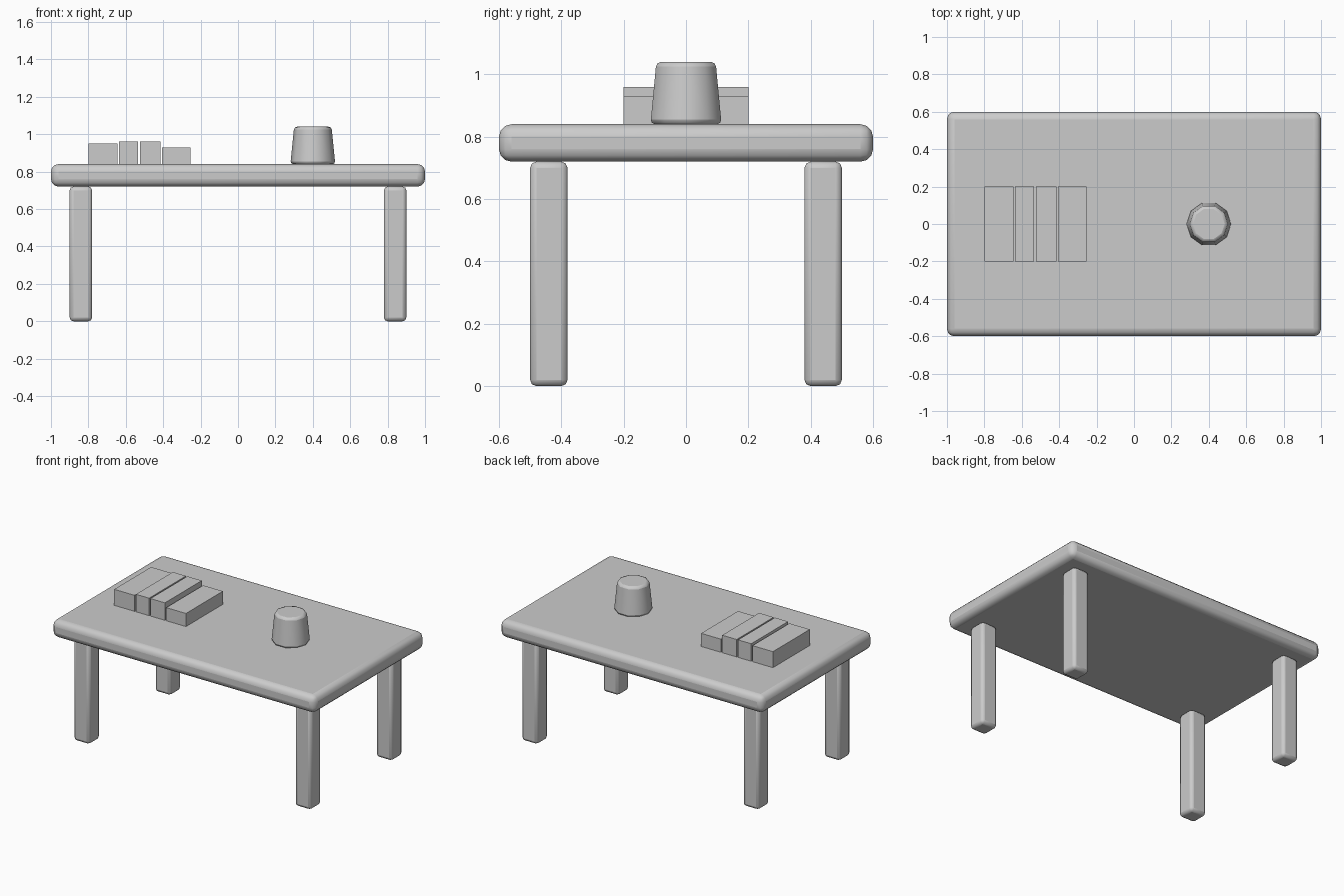
import bpy, bmesh, math
from mathutils import Matrix

default = bpy.data.objects.get("Cube")
if default:
    bpy.data.objects.remove(default, do_unlink=True)

grey = bpy.data.materials.new("plain grey")
grey.use_nodes = True
grey.diffuse_color = (0.6, 0.6, 0.6, 1)
grey.node_tree.nodes["Principled BSDF"].inputs["Base Color"].default_value = (0.6, 0.6, 0.6, 1)


def finish(name, bm, bevel=0.0, segments=2):
    """Turn a bmesh into a grey object, with rounded smooth edges if asked."""
    mesh = bpy.data.meshes.new(name)
    bm.to_mesh(mesh)
    bm.free()
    mesh.materials.append(grey)
    obj = bpy.data.objects.new(name, mesh)
    bpy.context.collection.objects.link(obj)
    if bevel:
        mod = obj.modifiers.new("rounded edges", "BEVEL")
        mod.width = bevel
        mod.segments = segments
        mod.limit_method = "ANGLE"
        mod.angle_limit = math.radians(50)
        bpy.ops.object.select_all(action="DESELECT")
        obj.select_set(True)
        bpy.context.view_layer.objects.active = obj
        bpy.ops.object.shade_smooth_by_angle(angle=math.radians(50))
    return obj


def box(name, x, y, z, bevel=0.0, segments=2):
    """Box from (low, high) ranges on each axis."""
    bm = bmesh.new()
    spans = (x, y, z)
    centre = Matrix.Translation([(a + b) / 2 for a, b in spans])
    size = Matrix.Diagonal([b - a for a, b in spans] + [1])
    bmesh.ops.create_cube(bm, size=1, matrix=centre @ size)
    return finish(name, bm, bevel, segments)


# Table top
TOP = 0.84
box("table_top", (-1, 1), (-0.6, 0.6), (0.72, TOP), 0.04, 3)

# Four legs
for side, sx in (("left", 1), ("right", -1)):
    for end, sy in (("front", -1), ("back", 1)):
        x, y = 0.84 * sx, 0.44 * sy
        box(f"{end}_{side}_leg", (x - 0.06, x + 0.06), (y - 0.06, y + 0.06),
            (0, 0.72), 0.02, 2)

# Row of books lying on the table: left edge, right edge, top
books = [(-0.80, -0.645, 0.95), (-0.635, -0.535, 0.96),
         (-0.525, -0.415, 0.96), (-0.405, -0.255, 0.93)]
for i, (x0, x1, top) in enumerate(books, 1):
    box(f"book_{i}", (x0, x1), (-0.2, 0.2), (TOP, top))

# Tapered ten-sided cup, one corner pointing to the back
bm = bmesh.new()
bmesh.ops.create_cone(bm, cap_ends=True, segments=10, radius1=0.12, radius2=0.1, depth=0.2,
                      matrix=Matrix.Translation((0.4, 0, TOP + 0.1)) @ Matrix.Rotation(math.pi / 2, 4, "Z"))
finish("cup", bm, 0.015, 2)
